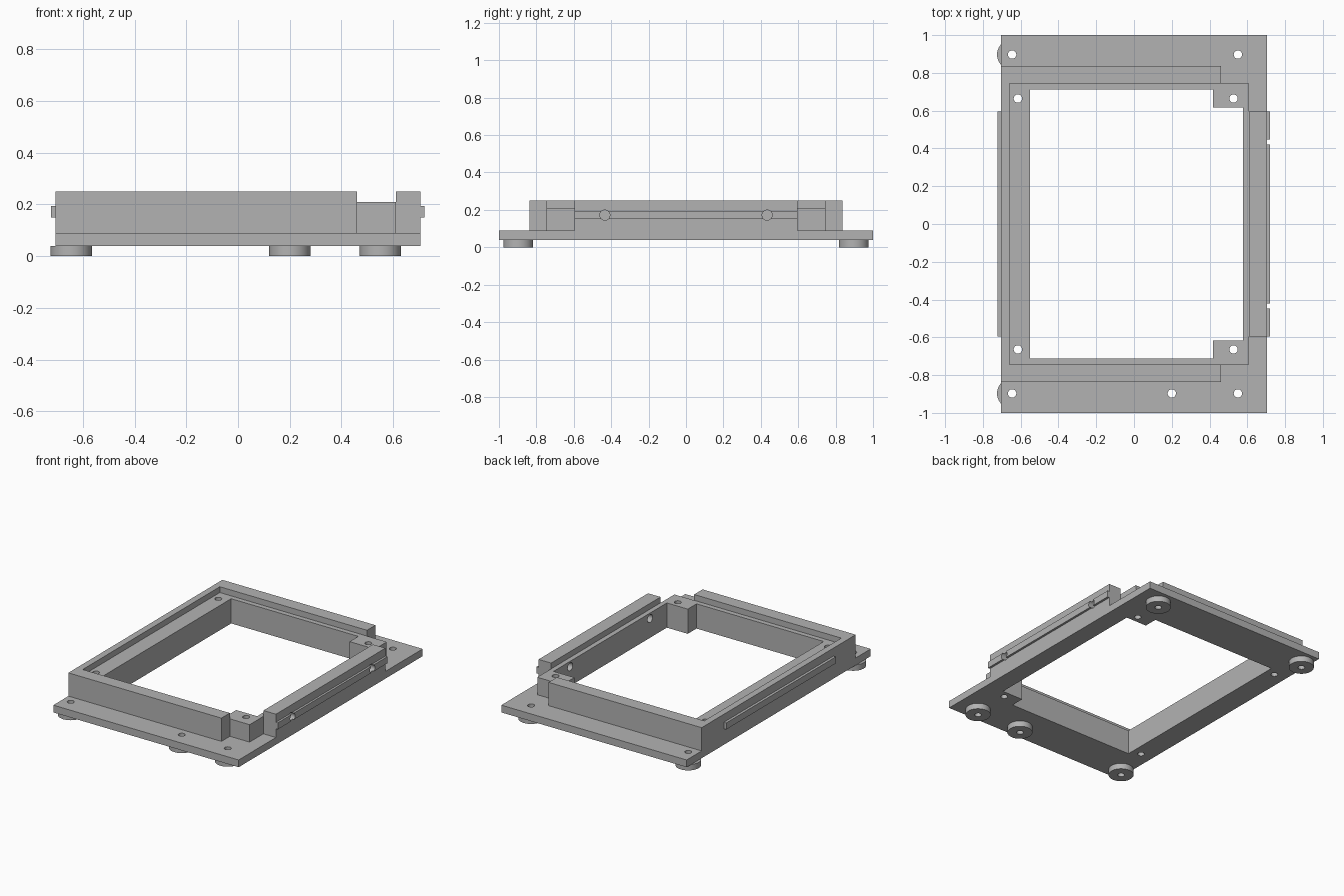
import bpy, bmesh, math
from mathutils import Matrix

if "Cube" in bpy.data.objects:
    bpy.data.objects.remove(bpy.data.objects["Cube"])

grey = bpy.data.materials.new("mid grey")
grey.diffuse_color = (0.45, 0.45, 0.45, 1)
grey.use_nodes = True
grey.node_tree.nodes["Principled BSDF"].inputs["Base Color"].default_value = grey.diffuse_color


def finish(bm, name):
    bmesh.ops.recalc_face_normals(bm, faces=bm.faces)
    mesh = bpy.data.meshes.new(name)
    bm.to_mesh(mesh)
    bm.free()
    mesh.materials.append(grey)
    obj = bpy.data.objects.new(name, mesh)
    bpy.context.collection.objects.link(obj)
    return obj


def prism(name, half, z0, z1):
    """Extrude an outline given by its back half, mirrored to the front."""
    outline = half + [(x, -y) for x, y in reversed(half)]
    bm = bmesh.new()
    face = bm.faces.new([bm.verts.new((x, y, z0)) for x, y in outline])
    up = bmesh.ops.extrude_face_region(bm, geom=[face])["geom"]
    bmesh.ops.translate(bm, vec=(0, 0, z1 - z0),
                        verts=[v for v in up if isinstance(v, bmesh.types.BMVert)])
    return finish(bm, name)


def cylinder(name, centre, radius, depth, along_x=False):
    bm = bmesh.new()
    rot = Matrix.Rotation(math.pi / 2, 4, 'Y') if along_x else Matrix()
    bmesh.ops.create_cone(bm, cap_ends=True, segments=40, radius1=radius,
                          radius2=radius, depth=depth,
                          matrix=Matrix.Translation(centre) @ rot)
    return finish(bm, name)


def boolean(obj, other, operation='DIFFERENCE'):
    mod = obj.modifiers.new(operation.lower(), 'BOOLEAN')
    mod.operation, mod.object, mod.solver = operation, other, 'EXACT'
    bpy.context.view_layer.objects.active = obj
    bpy.ops.object.modifier_apply(modifier=mod.name)


def discard(obj):
    bpy.data.objects.remove(obj, do_unlink=True)


# Flat base plate with the raised wall on top
frame = prism("frame", [(-.705, 1), (.705, 1)], .04, .09)
wall = prism("wall", [(-.705, .837), (.46, .837), (.46, .745), (.61, .745),
                      (.61, .595), (.705, .595)], .06, .25)
boolean(frame, wall, 'UNION')
discard(wall)

# Recessed ledge, open at the two right corners
recess = prism("recess_cutter", [(-.66, .745), (.46, .745), (.46, .95), (.8, .95),
                                 (.8, .595), (.61, .595)], .21, .4)
boolean(frame, recess)
discard(recess)

# Central opening, narrowed by two corner blocks
opening = prism("opening_cutter", [(-.55, .711), (.418, .711), (.418, .616),
                                   (.577, .616)], -.1, .4)
boolean(frame, opening)
discard(opening)

# Guide rails on the long sides
left_rail = prism("left_rail", [(-.723, .595), (-.705, .595)], .15, .195)
right_rail = prism("right_rail", [(.705, .595), (.72, .595)], .15, .195)

# Round feet under the front and back flanges
foot_spots = [(-.645, .897), (-.645, -.897), (.55, .897), (.55, -.897), (.2, -.897)]
feet = [cylinder("foot", (x, y, .02), .08, .04) for x, y in foot_spots]

# Screw holes through feet, flanges and ledge corners
for i, (x, y) in enumerate(foot_spots):
    drill = cylinder("drill", (x, y, .1), .022, .5)
    boolean(frame, drill)
    boolean(feet[i], drill)
    discard(drill)
for x in (-.615, .527):
    for y in (-.664, .664):
        drill = cylinder("drill", (x, y, .1), .022, .5)
        boolean(frame, drill)
        discard(drill)

# Side holes through the right wall and its rail
for y in (-.434, .434):
    drill = cylinder("drill", (.65, y, .172), .027, .3, along_x=True)
    boolean(frame, drill)
    boolean(right_rail, drill)
    discard(drill)

# Smooth the round surfaces, keep the edges sharp
bpy.ops.object.select_all(action='DESELECT')
for obj in [frame, left_rail, right_rail] + feet:
    obj.select_set(True)
bpy.context.view_layer.objects.active = frame
bpy.ops.object.shade_smooth_by_angle(angle=math.radians(30))
